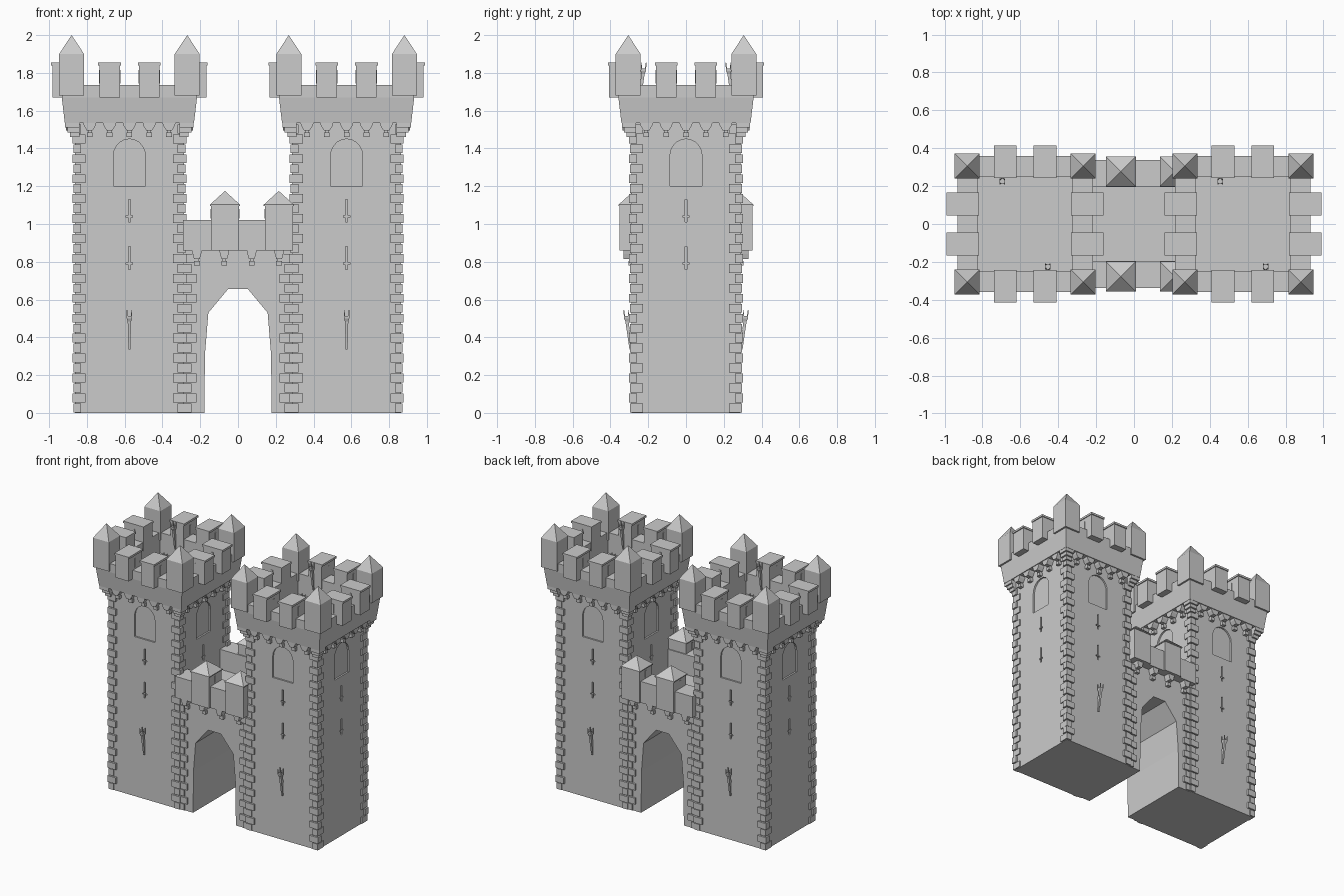
import bpy, bmesh
from math import pi, cos, sin
from mathutils import Matrix, Vector

cube = bpy.data.objects.get("Cube")
if cube:
    bpy.data.objects.remove(cube, do_unlink=True)

stone = bpy.data.materials.new("grey_stone")
stone.use_nodes = True
GREY = (0.6, 0.6, 0.6, 1)
stone.diffuse_color = GREY
stone.node_tree.nodes["Principled BSDF"].inputs["Base Color"].default_value = GREY

QUARTERS = [Matrix.Rotation(k * pi / 2, 4, 'Z') for k in range(4)]
FRONT_BACK = [QUARTERS[0], QUARTERS[2]]
MIRRORS = [Matrix.Diagonal((sx, sy, 1, 1)) for sx in (1, -1) for sy in (1, -1)]
SAME = Matrix.Identity(4)
TOWER_X = 0.575
WALL = 0.288


# ---- helpers -------------------------------------------------------------
def skin(bm, loops, m=SAME):
    """Join loops of equal length into a closed solid."""
    rings = [[bm.verts.new(m @ Vector(p)) for p in loop] for loop in loops]
    n = len(rings[0])
    faces = [bm.faces.new(rings[0]), bm.faces.new(rings[-1])]
    for a, b in zip(rings, rings[1:]):
        for i in range(n):
            j = (i + 1) % n
            faces.append(bm.faces.new((a[i], a[j], b[j], b[i])))
    bmesh.ops.recalc_face_normals(bm, faces=faces)
    bmesh.ops.remove_doubles(bm, verts=rings[-1], dist=1e-5)


def rect(x0, x1, y0, y1, z):
    return [(x0, y0, z), (x1, y0, z), (x1, y1, z), (x0, y1, z)]


def square(r, z, x=0, y=0):
    return rect(x - r, x + r, y - r, y + r, z)


def box(bm, x0, x1, y0, y1, z0, z1, m=SAME):
    skin(bm, [rect(x0, x1, y0, y1, z0), rect(x0, x1, y0, y1, z1)], m)


def slab(bm, outline, y0, y1, m=SAME):
    """Extrude an x-z outline along y."""
    skin(bm, [[(x, y, z) for x, z in outline] for y in (y0, y1)], m)


def finish(name, bm, places=((0, 0, 0),)):
    mesh = bpy.data.meshes.new(name)
    bm.to_mesh(mesh)
    bm.free()
    mesh.materials.append(stone)
    made = []
    for i, loc in enumerate(places):
        label = name if len(places) == 1 else ("right_", "left_")[i] + name
        ob = bpy.data.objects.new(label, mesh)
        ob.location = loc
        bpy.context.scene.collection.objects.link(ob)
        made.append(ob)
    return made


BOTH = ((-TOWER_X, 0, 0), (TOWER_X, 0, 0))


def corbel(bm, x, z, half, wall, out, m):
    """Tapered tooth with a small block under it."""
    tooth = [(x - half, z), (x - half * .85, z - .02), (x - .015, z - .045),
             (x + .015, z - .045), (x + half * .85, z - .02), (x + half, z)]
    slab(bm, tooth, -out, -wall, m)
    box(bm, x - .015, x + .015, -wall - .03, -wall, z - .08, z - .055, m)
    box(bm, x - .01, x + .01, -wall - .02, -wall, z - .055, z - .045, m)


def torch(bm, x, y, z, m):
    """Leaning wall torch with a pronged cup."""
    skin(bm, [square(.005, z, x, y - .006), square(.009, z + .15, x, y - .024)], m)
    skin(bm, [square(.009, z + .15, x, y - .024), square(.014, z + .165, x, y - .026),
              square(.014, z + .178, x, y - .027)], m)
    for dx in (-.011, .011):
        for dy in (-.011, .011):
            skin(bm, [square(.003, z + .178, x + dx, y - .027 + dy),
                      square(.002, z + .21, x + dx * 1.2, y - .028 + dy * 1.2)], m)
    box(bm, x - .004, x + .004, y - .018, y, z + .1, z + .115, m)


# ---- tower bodies with recessed windows and arrow slits ------------------
bm = bmesh.new()
skin(bm, [square(WALL, 0), square(WALL, 1.56)])
body = finish("tower_wall", bm)[0]

bm = bmesh.new()
arch = [(-.085, 1.2), (.085, 1.2)] + [
    (.085 * cos(a * pi / 10), 1.36 + .09 * sin(a * pi / 10)) for a in range(11)]
for m in QUARTERS:
    slab(bm, arch, -.4, -WALL + .012, m)
    for z in (.76, 1.01):
        cross = [(-.005, z), (.005, z), (.005, z + .025), (.017, z + .025),
                 (.017, z + .035), (.005, z + .035), (.005, z + .12), (-.005, z + .12),
                 (-.005, z + .035), (-.017, z + .035), (-.017, z + .025), (-.005, z + .025)]
        slab(bm, cross, -.4, -WALL + .02, m)
cutter = finish("recess_cutter", bm)[0]
cutter.hide_render = True
cut = body.modifiers.new("recesses", 'BOOLEAN')
cut.operation, cut.solver, cut.object = 'DIFFERENCE', 'EXACT', cutter
bpy.context.view_layer.objects.active = body
bpy.ops.object.modifier_apply(modifier=cut.name)
bpy.data.objects.remove(cutter, do_unlink=True)
body.location = BOTH[0]
body.name = "right_tower_wall"
twin = bpy.data.objects.new("left_tower_wall", body.data)
twin.location = BOTH[1]
bpy.context.scene.collection.objects.link(twin)

# ---- corner stones -------------------------------------------------------
bm = bmesh.new()
COURSES = 29
PITCH = 1.53 / COURSES
for m in MIRRORS:
    for i in range(COURSES):
        a, b = (.07, .042) if i % 2 else (.042, .07)
        out = .302 if i % 2 else .297
        z = i * PITCH
        box(bm, out - a, out, out - b, out, z + .003, z + PITCH - .003, m)
finish("corner_stones", bm, BOTH)

# ---- flared parapet with sunken floor ------------------------------------
bm = bmesh.new()
skin(bm, [square(.342, 1.535), square(.358, 1.67), square(.358, 1.735),
          square(.25, 1.735), square(.25, 1.58)])
finish("parapet", bm, BOTH)

# ---- corbels under the parapet -------------------------------------------
bm = bmesh.new()
for m in QUARTERS:
    for i in range(-2, 3):
        corbel(bm, i * .105, 1.54, .036, WALL - .005, .336, m)
for m in MIRRORS:
    for r, z0, z1 in ((.34, 1.51, 1.54), (.328, 1.485, 1.51), (.314, 1.46, 1.485)):
        box(bm, .265, r, .265, r, z0, z1, m)
finish("parapet_corbels", bm, BOTH)

# ---- capped merlons with side slits --------------------------------------
bm = bmesh.new()
for m in QUARTERS:
    for x in (-.105, .105):
        box(bm, x - .054, x + .054, -.407, -.247, 1.67, 1.84, m)
        box(bm, x - .06, x + .06, -.414, -.243, 1.84, 1.855, m)
        for s in (-1, 1):
            e = x + s * .054
            box(bm, e - .003, e + .003, -.334, -.32, 1.745, 1.815, m)
finish("merlons", bm, BOTH)

# ---- corner turrets ------------------------------------------------------
bm = bmesh.new()
for m in MIRRORS:
    skin(bm, [square(r, z, .306, .306) for r, z in ((.066, 1.68), (.066, 1.9), (0, 2))], m)
finish("corner_turrets", bm, BOTH)

# ---- torches -------------------------------------------------------------
bm = bmesh.new()
for m in FRONT_BACK:
    torch(bm, 0, -WALL, .335, m)
    torch(bm, -.12, .252, 1.645, m)
finish("torches", bm, BOTH)

# ---- gate ----------------------------------------------------------------
GATE = .28
bm = bmesh.new()
half_arch = [(.295, 0), (.178, 0), (.175, .31), (.157, .53), (.053, .655)]
outline = [(.295, .87)] + half_arch + [(-x, z) for x, z in reversed(half_arch)] + [(-.295, .87)]
slab(bm, outline, -GATE, GATE)
finish("gate_wall", bm)

bm = bmesh.new()
for m in MIRRORS:
    for i in range(16):
        w = .075 if i % 2 else .05
        box(bm, .295 - w, .295, GATE - .01, GATE + (.014 if i % 2 else .01),
            i * PITCH + .003, (i + 1) * PITCH - .003, m)
finish("gate_corner_stones", bm)

bm = bmesh.new()
for y in (-1, 1):
    lo, hi = sorted((y * .195, y * .337))
    box(bm, -.29, .29, lo, hi, .86, 1.02)
finish("gate_parapet", bm)

bm = bmesh.new()
for m in FRONT_BACK:
    for i in range(4):
        corbel(bm, (i - 1.5) * .145, .86, .026, GATE - .005, .33, m)
finish("gate_corbels", bm)

bm = bmesh.new()
for x in (-.069, .216):
    for y in (-.277, .277):
        skin(bm, [square(.074, .86, x, y), square(.074, 1.1, x, y)])
        skin(bm, [square(r, z, x, y) for r, z in ((.08, 1.095), (.08, 1.102), (0, 1.175))])
        s = 1 if y > 0 else -1
        for e in (x - .074, x + .074):
            box(bm, e - .003, e + .003, y - .007, y + .007, 1.03, 1.08)
finish("gate_turrets", bm)
